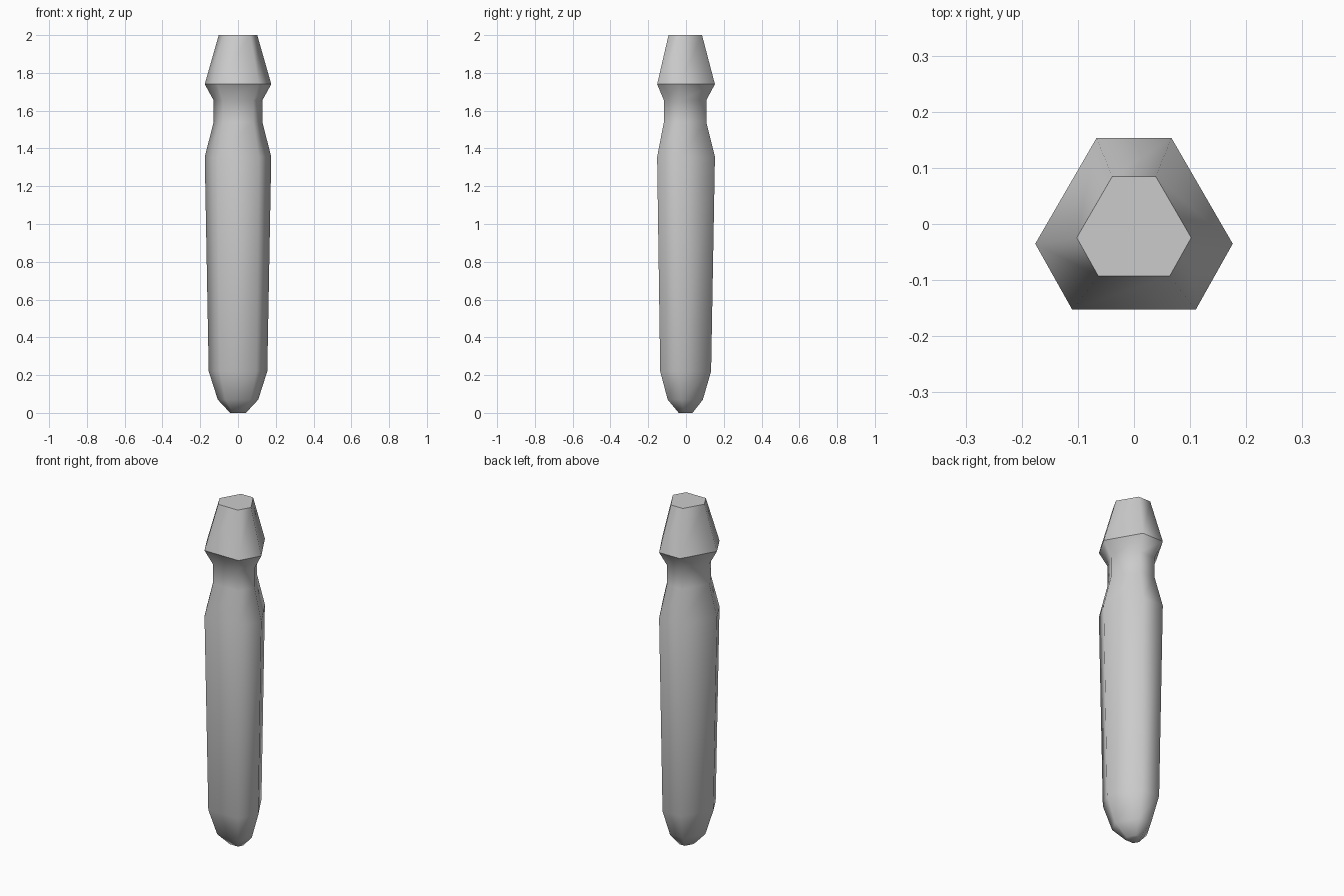
import bpy, bmesh

if "Cube" in bpy.data.objects:
    bpy.data.objects.remove(bpy.data.objects["Cube"])

# Cross-section: triangle with cut corners, scaled so half width in x is 1
SECTION = [(1, -0.2), (0.38, 0.87), (-0.38, 0.87), (-1, -0.2), (-0.625, -0.868), (0.625, -0.868)]

# Profile rings: height, half width, y offset
RINGS = [
    (0.0, 0.042, -0.002),
    (0.07, 0.107, -0.004),
    (0.22, 0.155, -0.002),
    (1.355, 0.176, 0.0),
    (1.54, 0.129, -0.005),
    (1.655, 0.129, -0.005),
    (1.74, 0.176, 0.0),
    (2.0, 0.102, -0.004),
]
SHARP_HEIGHTS = (1.74, 2.0)

# Peg body lofted through the rings
bm = bmesh.new()
loops = [[bm.verts.new((x * w, y * w + dy, z)) for x, y in SECTION] for z, w, dy in RINGS]
n = len(SECTION)
for lower, upper in zip(loops, loops[1:]):
    for i in range(n):
        j = (i + 1) % n
        bm.faces.new((lower[i], lower[j], upper[j], upper[i]))

# End caps
bm.faces.new(list(reversed(loops[0])))
bm.faces.new(loops[-1])
bmesh.ops.recalc_face_normals(bm, faces=bm.faces[:])

# Rounded shading around the sides, crisp collar ridge and top rim
for face in bm.faces:
    face.smooth = True
for edge in bm.edges:
    if any(all(abs(v.co.z - h) < 1e-4 for v in edge.verts) for h in SHARP_HEIGHTS):
        edge.smooth = False

mesh = bpy.data.meshes.new("peg")
bm.to_mesh(mesh)
bm.free()
bpy.context.collection.objects.link(bpy.data.objects.new("peg", mesh))
